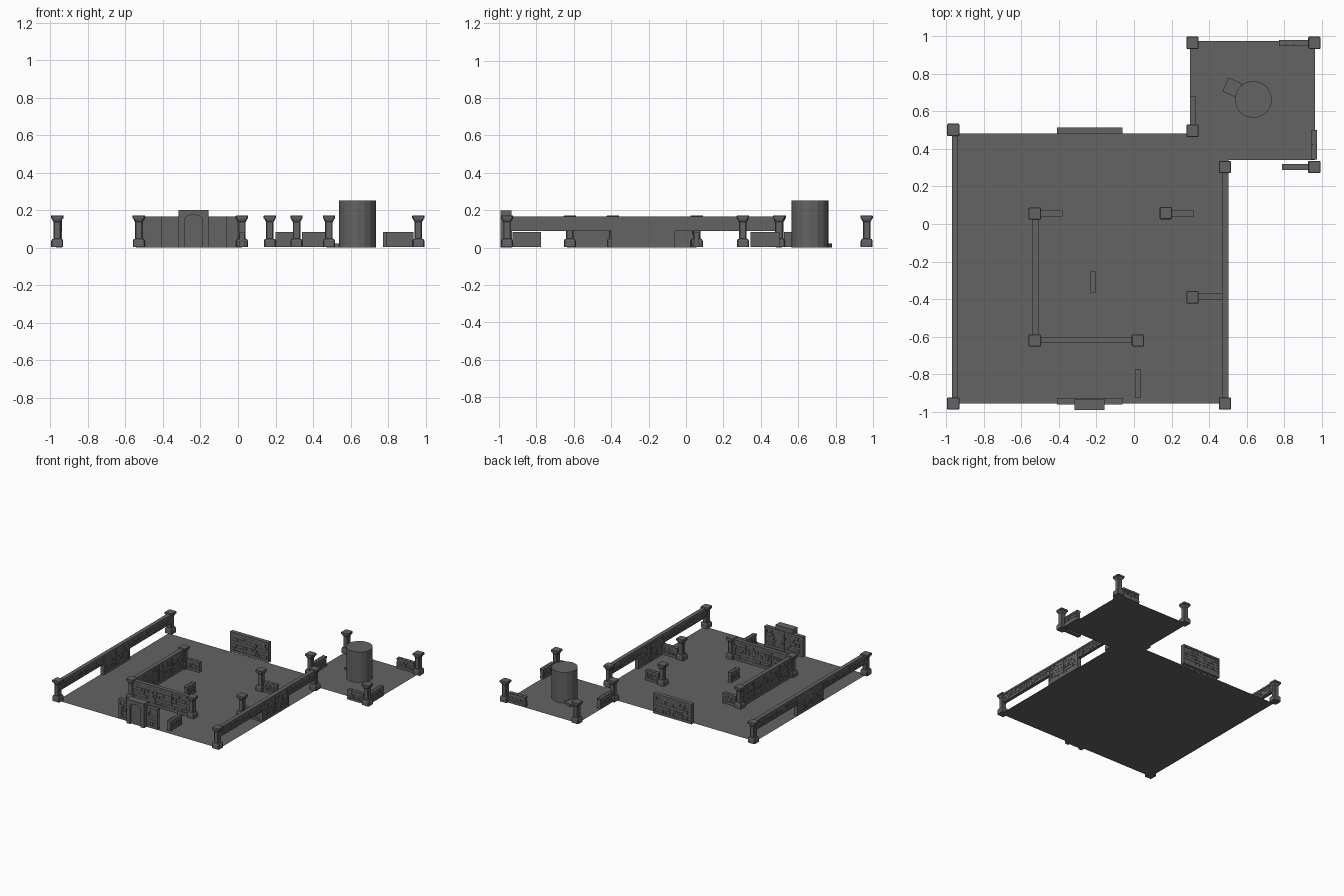
import bpy, bmesh, math, random
from mathutils import Matrix, Vector

if "Cube" in bpy.data.objects:
    bpy.data.objects.remove(bpy.data.objects["Cube"])

random.seed(4)
stone = bpy.data.materials.new("dark_grey_stone")
stone.diffuse_color = (0.125, 0.125, 0.125, 1)
stone.use_nodes = True
stone.node_tree.nodes["Principled BSDF"].inputs["Base Color"].default_value = stone.diffuse_color


def finish(name, bm, loc=(0, 0, 0), rot=0.0):
    bmesh.ops.recalc_face_normals(bm, faces=bm.faces)
    me = bpy.data.meshes.new(name)
    bm.to_mesh(me)
    bm.free()
    me.materials.append(stone)
    ob = bpy.data.objects.new(name, me)
    ob.location = loc
    ob.rotation_euler = (0, 0, rot)
    bpy.context.collection.objects.link(ob)
    return ob


def box(bm, x0, x1, y0, y1, z0, z1):
    m = Matrix.Translation(((x0 + x1) / 2, (y0 + y1) / 2, (z0 + z1) / 2))
    m = m @ Matrix.Diagonal((x1 - x0, y1 - y0, z1 - z0, 1))
    bmesh.ops.create_cube(bm, size=1, matrix=m)


def courses(bm, x0, x1, z0, z1, rows, depth):
    """Staggered stone blocks standing out of both wall faces."""
    h = (z1 - z0) / rows
    for r in range(rows):
        x = x0
        while x < x1 - 0.003:
            e = min(x + random.uniform(0.025, 0.045), x1)
            if x1 - e < 0.012:
                e = x1
            d = depth + random.uniform(-0.001, 0.0015)
            box(bm, x + 0.001, e - 0.001, -d, d, z0 + r * h + 0.001, z0 + (r + 1) * h - 0.001)
            x = e


def wall(name, a, b, z0=0.002, z1=0.166, base=True, posts=0, rows=5):
    """Stone wall from a to b with a top rail, optional plinth and framing posts."""
    a, b = Vector(a), Vector(b)
    d = b - a
    L = d.length
    bm = bmesh.new()
    box(bm, 0, L, -0.010, 0.010, z0, z1 - 0.01)
    low = z0 + (0.022 if base else 0.006)
    if base:
        box(bm, 0, L, -0.0155, 0.0155, z0, low)
    else:
        box(bm, 0, L, -0.0135, 0.0135, z0, low)
    courses(bm, 0, L, low, z1 - 0.022, rows, 0.0125)
    box(bm, 0, L, -0.0135, 0.0135, z1 - 0.022, z1 - 0.014)
    box(bm, 0, L, -0.0165, 0.0165, z1 - 0.014, z1)
    for i in range(posts):
        x = 0.006 + (L - 0.012) * i / (posts - 1)
        box(bm, x - 0.006, x + 0.006, -0.016, 0.016, z0, z1 - 0.01)
    return finish(name, bm, (a.x, a.y, 0), math.atan2(d.y, d.x))


def low_wall(a, b):
    """Short broken wall topped by a row of cap blocks."""
    a, b = Vector(a), Vector(b)
    d = b - a
    L = d.length
    bm = bmesh.new()
    box(bm, 0, L, -0.010, 0.010, 0.004, 0.078)
    box(bm, 0, L, -0.0155, 0.0155, 0.004, 0.024)
    courses(bm, 0, L, 0.024, 0.07, 3, 0.0125)
    n = max(3, round(L / 0.038))
    for i in range(n):
        box(bm, L * i / n + 0.001, L * (i + 1) / n - 0.001, -0.011, 0.011, 0.07, 0.084)
    for s in (-1, 1):
        box(bm, 0, L, s * 0.0135 - 0.0025, s * 0.0135 + 0.0025, 0.07, 0.085)
    finish("low_wall", bm, (a.x, a.y, 0), math.atan2(d.y, d.x))


def pillar(x, y):
    """Chamfered square pillar lofted through (height, half width) rings."""
    prof = [(0.003, .032), (0.036, .032), (0.046, .027), (0.048, .020), (0.138, .020),
            (0.143, .024), (0.156, .029), (0.157, .033), (0.170, .033), (0.173, .030)]
    bm = bmesh.new()
    rings = []
    for z, w in prof:
        c = w - 0.005
        pts = [(w, -c), (w, c), (c, w), (-c, w), (-w, c), (-w, -c), (-c, -w), (c, -w)]
        rings.append([bm.verts.new((px, py, z)) for px, py in pts])
    for r, s in zip(rings, rings[1:]):
        for i in range(8):
            j = (i + 1) % 8
            bm.faces.new((r[i], r[j], s[j], s[i]))
    bm.faces.new(rings[0])
    bm.faces.new(rings[-1])
    finish("pillar", bm, (x, y, 0))


# Floors
for name, x0, x1, y0, y1, z in (("courtyard_floor", -0.968, 0.503, -0.957, 0.482, 0),
                                ("annex_floor", 0.298, 0.965, 0.342, 0.977, 0.0005)):
    bm = bmesh.new()
    bm.faces.new([bm.verts.new(p) for p in ((x0, y0, z), (x1, y0, z), (x1, y1, z), (x0, y1, z))])
    finish(name, bm)

# Pillars
for p in ((-.964, .502), (.312, .966), (.962, .966), (.312, .497), (.485, .304), (.962, .304),
          (-.964, -.957), (.485, -.957), (-.529, .056), (.17, .058), (.312, -.391),
          (-.529, -.621), (.021, -.621)):
    pillar(*p)

# Side walls: raised beam with a full-height panel in the middle
for x, y1 in ((-0.954, 0.50), (0.488, 0.30)):
    wall("side_beam", (x, -0.957), (x, y1), z0=0.09, base=False, rows=3)
    wall("side_panel", (x, -0.40), (x, -0.06), posts=3)

# Front and back panels
wall("back_panel", (-0.41, 0.497), (-0.06, 0.497), posts=3)
wall("front_panel", (-0.41, -0.945), (-0.06, -0.945), posts=3)

# Inner L-shaped wall
wall("inner_wall_side", (-0.527, -0.62), (-0.527, 0.056), posts=5)
wall("inner_wall_front", (-0.529, -0.619), (0.021, -0.619), posts=4)

# Low broken walls
for a, b in (((.021, -.927), (.021, -.775)), ((-.219, -.365), (-.219, -.252)),
             ((-.50, .056), (-.38, .056)), ((.20, .056), (.32, .056)),
             ((.34, -.386), (.473, -.386)), ((.314, .525), (.314, .68)),
             ((.772, .966), (.93, .966)), ((.961, .345), (.961, .50)),
             ((.788, .304), (.935, .304))):
    low_wall(a, b)

# Gate: block with an arched recess on the front
bm = bmesh.new()
cx = -0.237
box(bm, cx - .079, cx + .079, -.978, -.933, 0.002, 0.2)
for s in (-1, 1):
    box(bm, cx + s * .064 - .015, cx + s * .064 + .015, -.993, -.978, 0.002, 0.2)
arch = [(-.05, .145)] + [(-.05 * math.cos(t * math.pi / 8), .145 + .03 * math.sin(t * math.pi / 8))
                         for t in range(1, 8)] + [(.05, .145), (.05, .2), (-.05, .2)]
face = bm.faces.new([bm.verts.new((cx + x, -.993, z)) for x, z in arch])
ext = bmesh.ops.extrude_face_region(bm, geom=[face])
bmesh.ops.translate(bm, vec=(0, .015, 0), verts=[v for v in ext["geom"] if isinstance(v, bmesh.types.BMVert)])
box(bm, cx - .002, cx + .002, -.981, -.977, 0.002, 0.174)
finish("gate", bm)

# Tower and its step
bm = bmesh.new()
bmesh.ops.create_cone(bm, cap_ends=True, segments=16, radius1=.099, radius2=.099, depth=.25,
                      matrix=Matrix.Translation((0, 0, .127)))
finish("round_tower", bm, (.637, .664, 0))
bm = bmesh.new()
box(bm, -.04, .04, -.04, .04, 0.002, .022)
finish("tower_step", bm, (.525, .728, 0), math.radians(-24))
